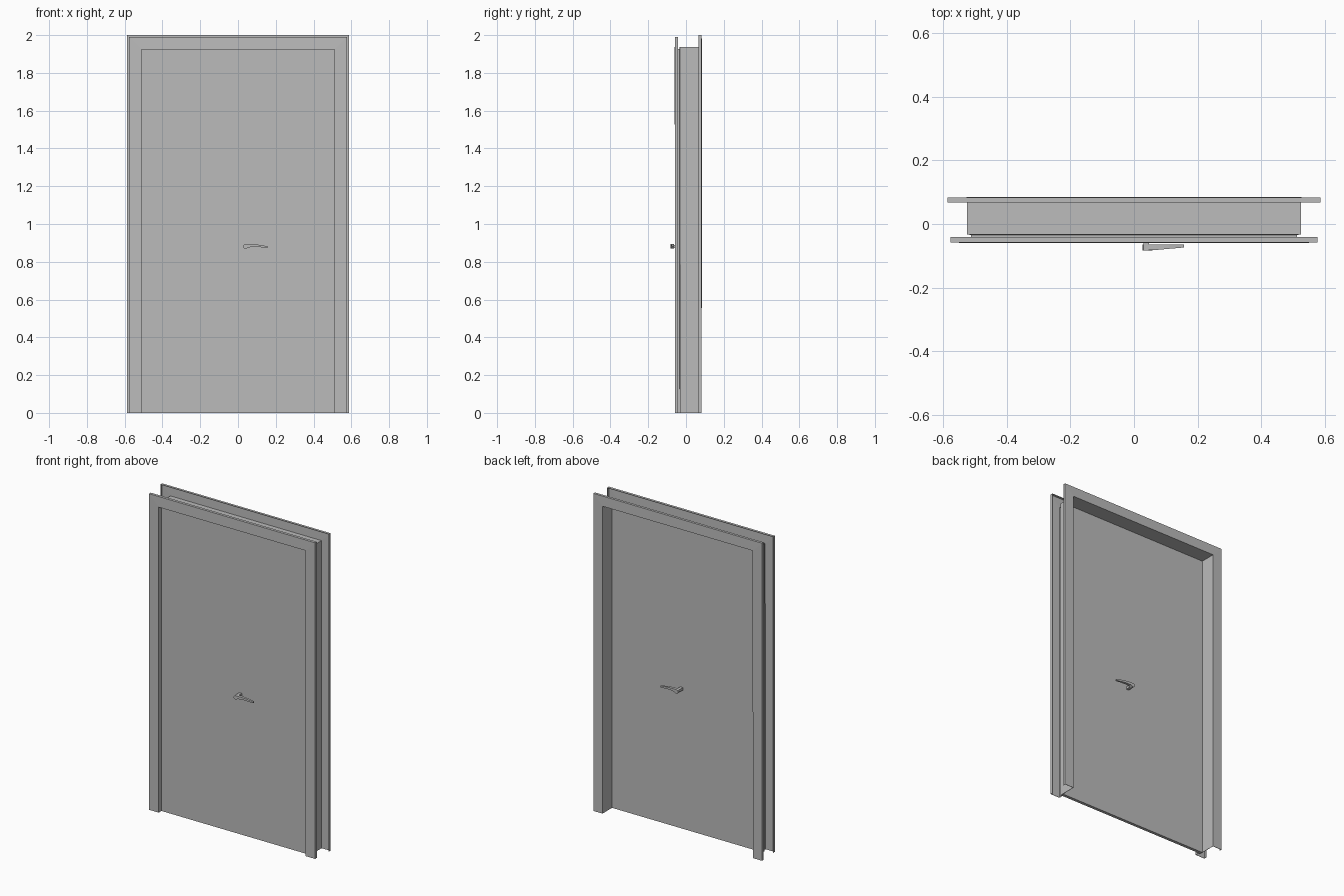
import bpy, bmesh

if "Cube" in bpy.data.objects:
    bpy.data.objects.remove(bpy.data.objects["Cube"], do_unlink=True)

grey = bpy.data.materials.new("plain_grey")
grey.use_nodes = True
grey.diffuse_color = (0.5, 0.5, 0.5, 1)
grey.node_tree.nodes["Principled BSDF"].inputs["Base Color"].default_value = (0.5, 0.5, 0.5, 1)


def finish(name, bm):
    bmesh.ops.recalc_face_normals(bm, faces=bm.faces)
    mesh = bpy.data.meshes.new(name)
    bm.to_mesh(mesh)
    bm.free()
    mesh.materials.append(grey)
    obj = bpy.data.objects.new(name, mesh)
    bpy.context.collection.objects.link(obj)
    return obj


def box(bm, x0, x1, y0, y1, z0, z1):
    verts = bmesh.ops.create_cube(bm, size=1)["verts"]
    for v in verts:
        v.co = ((x0 + x1) / 2 + v.co.x * (x1 - x0),
                (y0 + y1) / 2 + v.co.y * (y1 - y0),
                (z0 + z1) / 2 + v.co.z * (z1 - z0))


# Folded sheet door frame: (distance from centre line, depth), mitred round the opening
HEAD = 1.4125   # height of the head above the side offset
profile = [(0.586, 0.067), (0.586, 0.082), (0.5245, 0.082), (0.5245, -0.032),
           (0.5125, -0.032), (0.5125, -0.0575), (0.577, -0.0575), (0.577, -0.0415)]
bm = bmesh.new()
rows = [[bm.verts.new(p) for p in
         ((-d, y, 0), (-d, y, d + HEAD), (d, y, d + HEAD), (d, y, 0))]
        for d, y in profile]
for a, b in zip(rows, rows[1:]):
    for i in range(3):
        bm.faces.new((a[i], a[i + 1], b[i + 1], b[i]))
frame = finish("door_frame", bm)
solid = frame.modifiers.new("sheet_thickness", "SOLIDIFY")
solid.thickness = 0.002
solid.offset = 0
solid.use_even_offset = True

# Door leaf resting against the frame rebate
LEAF_FRONT, LEAF_BACK = -0.031, -0.012
bm = bmesh.new()
box(bm, -0.5235, 0.5235, LEAF_FRONT, LEAF_BACK, 0, 1.936)
finish("door_leaf", bm)

# Lever outline in x and z, running from the rounded pivot to the slim tip
outline = [(0.030, 0.873), (0.027, 0.881), (0.030, 0.889), (0.038, 0.893),
           (0.070, 0.893), (0.110, 0.890), (0.157, 0.882), (0.157, 0.873),
           (0.120, 0.877), (0.080, 0.879), (0.055, 0.876), (0.046, 0.870), (0.038, 0.869)]


def lever(name, face_y, side):
    """Stem and tapered grip standing out from a leaf face; side is -1 or +1 in y."""
    bm = bmesh.new()
    inner, outer = [], []
    for x, z in outline:
        taper = max(0.0, (x - 0.055) / 0.102)
        inner.append(bm.verts.new((x, face_y + side * 0.033, z)))
        outer.append(bm.verts.new((x, face_y + side * (0.052 - 0.009 * taper), z)))
    bm.faces.new(inner)
    bm.faces.new(outer)
    for i in range(len(outline)):
        j = (i + 1) % len(outline)
        bm.faces.new((inner[i], inner[j], outer[j], outer[i]))
    ys = sorted((face_y, face_y + side * 0.036))
    box(bm, 0.030, 0.048, ys[0], ys[1], 0.873, 0.890)
    return finish(name, bm)


lever("front_lever", LEAF_FRONT, -1)
lever("back_lever", LEAF_BACK, 1)
